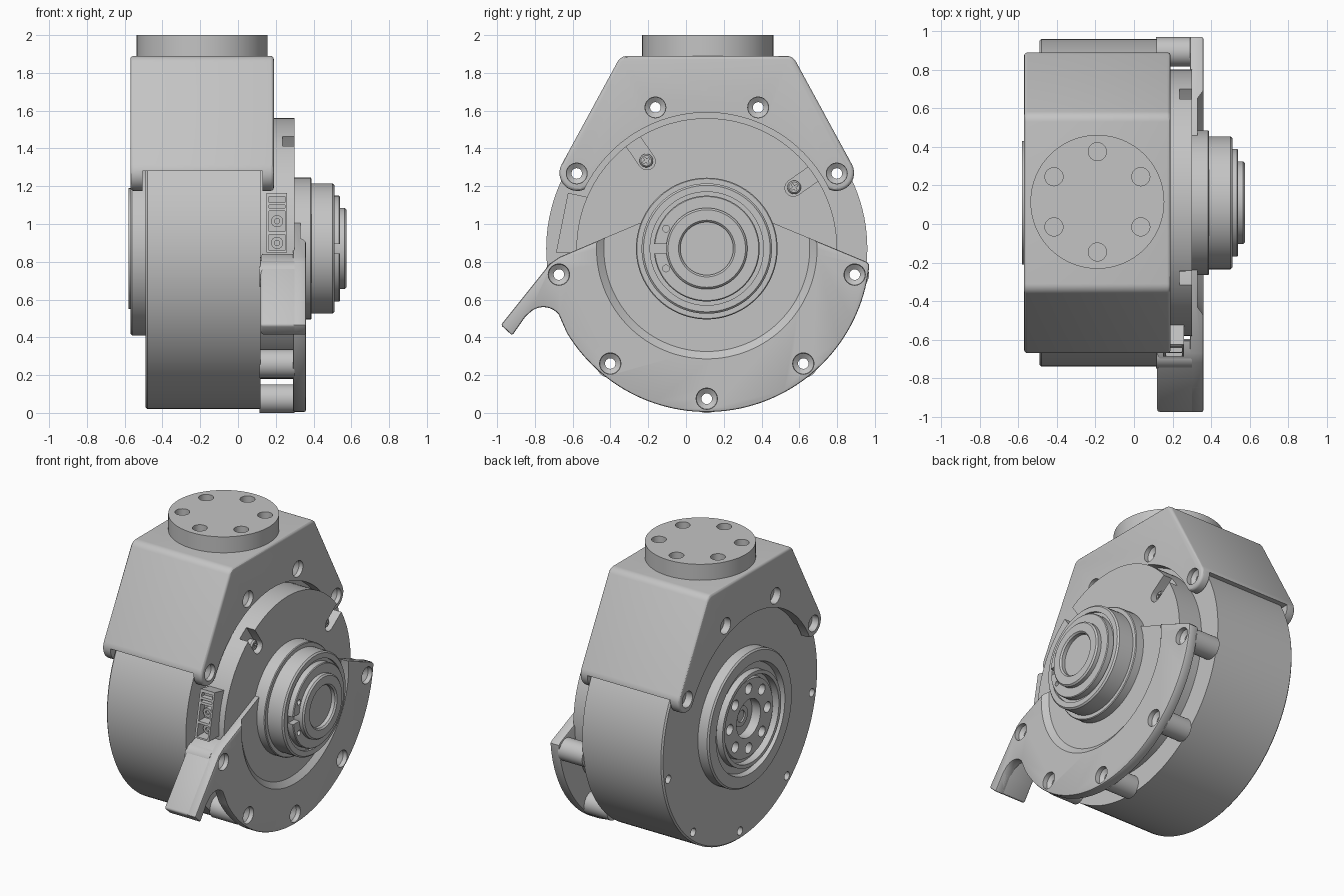
import bpy, bmesh
from math import sin, cos, radians, pi

AY, AZ = 0.11, 0.87          # main axis runs along x through this point
AXIS = [(AY, AZ)]
BOLT_R = 0.795

if "Cube" in bpy.data.objects:
    bpy.data.objects.remove(bpy.data.objects["Cube"], do_unlink=True)

grey = bpy.data.materials.new("machined grey")
grey.use_nodes = True
grey.diffuse_color = (0.55, 0.55, 0.55, 1)
grey.node_tree.nodes["Principled BSDF"].inputs["Base Color"].default_value = (0.55, 0.55, 0.55, 1)


def finish(name, bm):
    bmesh.ops.recalc_face_normals(bm, faces=bm.faces)
    mesh = bpy.data.meshes.new(name)
    bm.to_mesh(mesh)
    bm.free()
    mesh.materials.append(grey)
    obj = bpy.data.objects.new(name, mesh)
    bpy.context.collection.objects.link(obj)
    return obj


def turned(name, profile, centers=AXIS, axis=0, segs=96):
    """Solid of revolution from (position, radius) pairs, repeated at each center."""
    bm = bmesh.new()
    for u, v in centers:
        rings = []
        for a, r in profile:
            ring = []
            for i in range(segs):
                t = 2 * pi * i / segs
                p = [a, u + r * cos(t), v + r * sin(t)]
                ring.append(bm.verts.new([p[(k - axis) % 3] for k in range(3)]))
            rings.append(ring)
        for lo, hi in zip(rings, rings[1:]):
            for i in range(segs):
                j = (i + 1) % segs
                bm.faces.new((lo[i], lo[j], hi[j], hi[i]))
        bm.faces.new(rings[0])
        bm.faces.new(rings[-1])
    return finish(name, bm)


def prism(name, outline, x0, x1):
    """Extrude a (y, z) outline along x."""
    bm = bmesh.new()
    face = bm.faces.new([bm.verts.new((x0, y, z)) for y, z in outline])
    ext = bmesh.ops.extrude_face_region(bm, geom=[face])
    moved = [g for g in ext["geom"] if isinstance(g, bmesh.types.BMVert)]
    bmesh.ops.translate(bm, verts=moved, vec=(x1 - x0, 0, 0))
    return finish(name, bm)


def rect(y0, y1, z0, z1):
    return [(y0, z0), (y1, z0), (y1, z1), (y0, z1)]


def arc(cy, cz, r, a0, a1, n=10):
    steps = [radians(a0 + (a1 - a0) * i / n) for i in range(n + 1)]
    return [(cy + r * cos(t), cz + r * sin(t)) for t in steps]


def polar(r, deg, side=0):
    t = radians(deg)
    return (AY + r * cos(t) - side * sin(t), AZ + r * sin(t) + side * cos(t))


def apply_mod(obj, mod):
    bpy.context.view_layer.objects.active = obj
    bpy.ops.object.modifier_apply(modifier=mod.name)


def cut(obj, cutter, keep=False):
    mod = obj.modifiers.new("cut", 'BOOLEAN')
    mod.operation, mod.solver, mod.object = 'DIFFERENCE', 'EXACT', cutter
    apply_mod(obj, mod)
    if not keep:
        bpy.data.objects.remove(cutter, do_unlink=True)


def bevel(obj, width, segments=3):
    mod = obj.modifiers.new("bevel", 'BEVEL')
    mod.width, mod.segments = width, segments
    mod.limit_method, mod.angle_limit = 'ANGLE', radians(50)
    apply_mod(obj, mod)


# Bolt circle: stepped hole cutters, four upper and five lower
upper = [polar(BOLT_R, a) for a in (30, 70, 110, 150)]
lower = [polar(BOLT_R, a) for a in (-10, -50, -90, -130, -170)]
upper_holes = turned("upper_hole_cutter", [(-0.7, 0.055), (-0.52, 0.055), (-0.52, 0.028),
                     (0.14, 0.028), (0.16, 0.055), (0.5, 0.06)], upper, segs=24)
lower_holes = turned("lower_hole_cutter", [(-0.7, 0.028), (0.31, 0.028), (0.33, 0.055),
                     (0.5, 0.065)], lower, segs=24)

# Main drum
drum = turned("drum", [(-0.49, 0.84), (-0.48, 0.85), (0.12, 0.85)], segs=128)
cut(drum, upper_holes, True)
cut(drum, lower_holes, True)

# Upper housing straddling the drum
outline = (arc(0.795, 1.27, 0.095, -140, 28, 16) + arc(0.53, 1.83, 0.06, 28, 90, 6)
           + arc(-0.31, 1.83, 0.06, 90, 152, 6) + arc(-0.575, 1.27, 0.095, 152, 320, 16))
housing = prism("upper_housing", outline, -0.57, 0.19)
bevel(housing, 0.018)
cut(housing, turned("arch_cutter", [(-0.8, 0.72), (0.5, 0.72)], segs=128))
cut(housing, prism("gap_cutter", rect(-1.2, 1.2, 0.9, 1.28), -0.505, 0.13))
cut(housing, upper_holes, True)

# Round mounting flange on top with six holes
TOP = (-0.19, 0.115)
flange = turned("top_flange", [(1.87, 0.347), (2.0, 0.347)], [TOP], axis=2)
ring = [(TOP[0] + 0.26 * cos(radians(a)), TOP[1] + 0.26 * sin(radians(a))) for a in range(30, 390, 60)]
cut(flange, turned("flange_hole_cutter", [(1.92, 0.047), (2.1, 0.047)], ring, axis=2, segs=32))

# Output side: stepped ring and drilled hub
output = turned("output_ring", [(-0.45, 0.46), (-0.56, 0.46), (-0.57, 0.45), (-0.57, 0.375),
                (-0.535, 0.365), (-0.535, 0.32), (-0.58, 0.32), (-0.58, 0.295), (-0.53, 0.295),
                (-0.53, 0.27), (-0.555, 0.265), (-0.555, 0.13), (-0.47, 0.13)])
cut(output, turned("hub_hole_cutter", [(-0.7, 0.036), (-0.5, 0.036)],
                   [polar(0.205, a) for a in range(0, 360, 45)], segs=24))
turned("output_center_boss", [(-0.46, 0.07), (-0.5, 0.07), (-0.5, 0.04), (-0.47, 0.04)], segs=32)

# Input side disc with two radial screw slots
disc = turned("input_disc", [(0.1, 0.69), (0.3, 0.69)], segs=128)
slots = (35, 124.5)
for a in slots:
    end = [polar(0.56 - 0.045 * cos(t), a, 0.045 * sin(t)) for t in [pi * (i / 8 - 0.5) for i in range(9)]]
    cut(disc, prism("slot_cutter", [polar(0.85, a, -0.045)] + end + [polar(0.85, a, 0.045)], 0.235, 0.4))
screws = turned("slot_screws", [(0.22, 0.036), (0.265, 0.036), (0.275, 0.028)],
                [polar(0.565, a) for a in slots], segs=24)
for a in slots:
    for half, wide in ((0.02, 0.005), (0.005, 0.02)):
        cross = [polar(0.565 + i * half, a, j * wide) for i, j in ((-1, -1), (1, -1), (1, 1), (-1, 1))]
        cut(screws, prism("cross_cutter", cross, 0.255, 0.3))

# Lower guard plate with handle outline and shallow round recess
outline = (arc(AY, AZ, 0.865, -149, -7, 60)
           + [(0.97, 0.785), (0.955, 0.8), (0.45, 1.01), (-0.245, 1.005), (-0.67, 0.825), (-0.72, 0.79),
              (-0.98, 0.465), (-0.92, 0.41), (-0.85, 0.51)]
           + arc(-0.755, 0.455, 0.105, 125, 40, 8))
guard = prism("guard_plate", outline, 0.29, 0.36)
bevel(guard, 0.01, 2)
cut(guard, turned("recess_cutter", [(0.33, 0.545), (0.38, 0.61)], segs=128))
cut(guard, lower_holes, True)

# Spacer posts between the guard and the drum
posts = turned("guard_posts", [(0.115, 0.076), (0.3, 0.076)], lower, segs=32)
cut(posts, lower_holes, True)

# Full-width handle tongue
handle = prism("handle", [(-0.98, 0.465), (-0.92, 0.41), (-0.85, 0.51), (-0.74, 0.655), (-0.62, 0.7),
                          (-0.6, 0.845), (-0.67, 0.82), (-0.72, 0.79)], 0.12, 0.358)
bevel(handle, 0.014)
cut(handle, lower_holes, True)

# Bearing hub and hollow shaft
turned("bearing_hub", [(0.28, 0.375), (0.385, 0.375), (0.39, 0.37), (0.39, 0.345), (0.5, 0.345),
                       (0.51, 0.335), (0.51, 0.3), (0.495, 0.3), (0.495, 0.2)])
turned("shaft", [(0.3, 0.215), (0.565, 0.215), (0.575, 0.205), (0.575, 0.15), (0.565, 0.14), (0.32, 0.14)])
clip = turned("retaining_clip", [(0.49, 0.28), (0.535, 0.28), (0.54, 0.275), (0.54, 0.2)])
cut(clip, prism("clip_gap_cutter", rect(-0.3, -0.1, 0.845, 0.895), 0.5, 0.6))
cut(clip, turned("clip_hole_cutter", [(0.515, 0.018), (0.6, 0.018)],
                 [polar(0.24, a) for a in (154, 206)], segs=16))

# Terminal block at the front of the disc
block = prism("terminal_block", [(-0.688, 0.85), (-0.54, 0.85), (-0.51, 1.14), (-0.625, 1.165)], 0.15, 0.26)
for z0, z1 in ((0.86, 0.945), (0.96, 1.07), (1.085, 1.1), (1.115, 1.145)):
    cut(block, prism("terminal_cutter", rect(-0.8, -0.6, z0, z1), 0.165, 0.248))
turned("terminal_screws", [(-0.59, 0.032), (-0.63, 0.032), (-0.63, 0.014), (-0.62, 0.014)],
       [(0.9, 0.207), (1.015, 0.207)], axis=1, segs=24)

for cutter in (upper_holes, lower_holes):
    bpy.data.objects.remove(cutter, do_unlink=True)

# Smooth the round surfaces, keep machined edges sharp
bpy.ops.object.select_all(action='DESELECT')
for obj in bpy.context.scene.objects:
    if obj.type == 'MESH':
        obj.select_set(True)
        bpy.context.view_layer.objects.active = obj
bpy.ops.object.shade_smooth_by_angle(angle=radians(30))
